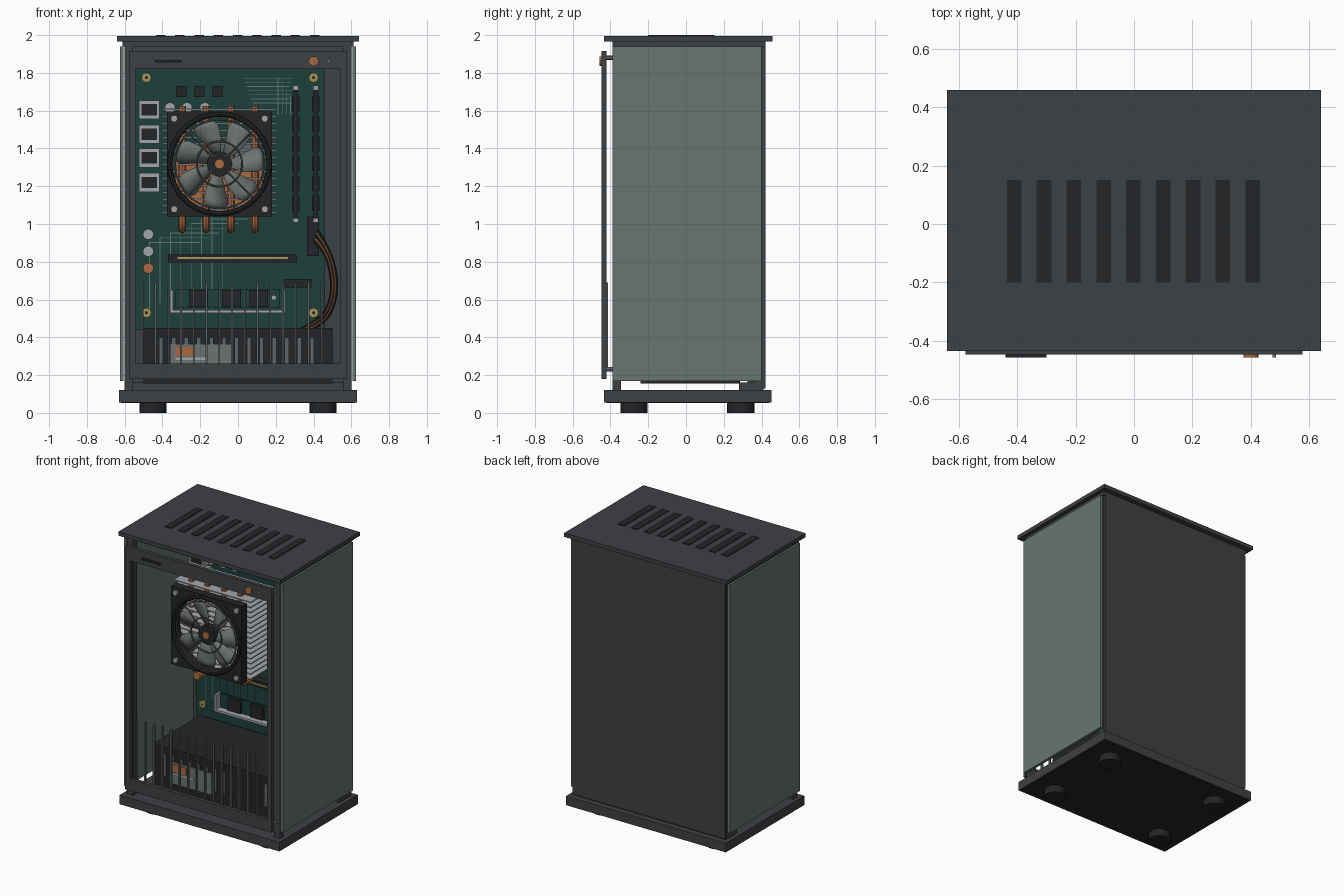
import bpy, bmesh, math
from mathutils import Matrix, Vector

if "Cube" in bpy.data.objects:
    bpy.data.objects.remove(bpy.data.objects["Cube"])

def mat(name, r, g, b):
    m = bpy.data.materials.new(name)
    m.diffuse_color = (r, g, b, 1)
    m.use_nodes = True
    m.node_tree.nodes["Principled BSDF"].inputs["Base Color"].default_value = m.diffuse_color
    return m

GREY = mat("graphite", .048, .052, .057)
DARK = mat("black", .016, .018, .020)
GLASS = mat("tinted_glass", .135, .18, .165)
BOARD = mat("board_green", .012, .05, .042)
TRACE = mat("trace_green", .10, .20, .17)
METAL = mat("aluminium", .36, .38, .40)
STEEL = mat("steel", .12, .13, .14)
COPPER = mat("copper", .40, .14, .05)
GOLD = mat("gold", .42, .30, .10)
BLADE = mat("blade", .15, .17, .16)

def add(name, bm, m, smooth=False):
    bmesh.ops.recalc_face_normals(bm, faces=bm.faces)
    me = bpy.data.meshes.new(name)
    bm.to_mesh(me)
    bm.free()
    me.materials.append(m)
    ob = bpy.data.objects.new(name, me)
    bpy.context.collection.objects.link(ob)
    if smooth:
        bpy.context.view_layer.objects.active = ob
        ob.select_set(True)
        bpy.ops.object.shade_smooth_by_angle()
        ob.select_set(False)
    return ob

def boxes(name, m, *specs):
    """Each spec: x0, x1, y0, y1, z0, z1."""
    bm = bmesh.new()
    for x0, x1, y0, y1, z0, z1 in specs:
        M = Matrix.Translation(((x0+x1)/2, (y0+y1)/2, (z0+z1)/2)) @ Matrix.Diagonal((x1-x0, y1-y0, z1-z0, 1))
        bmesh.ops.create_cube(bm, size=1, matrix=M)
    return add(name, bm, m)

def discs(name, m, r, depth, centres, axis='Y', seg=24):
    bm = bmesh.new()
    R = Matrix.Rotation(math.pi/2, 4, 'X') if axis == 'Y' else Matrix()
    for c in centres:
        bmesh.ops.create_cone(bm, cap_ends=True, segments=seg, radius1=r, radius2=r, depth=depth,
                              matrix=Matrix.Translation(c) @ R)
    return add(name, bm, m, True)

def from_curve(name, cu, m):
    tmp = bpy.data.objects.new(name, cu)
    bpy.context.collection.objects.link(tmp)
    me = bpy.data.meshes.new_from_object(tmp.evaluated_get(bpy.context.evaluated_depsgraph_get()))
    bpy.data.objects.remove(tmp)
    bm = bmesh.new()
    bm.from_mesh(me)
    bmesh.ops.remove_doubles(bm, verts=bm.verts, dist=1e-5)
    return add(name, bm, m, True)

def tubes(name, m, r, paths, cyclic=False, smooth_path=False):
    cu = bpy.data.curves.new(name, 'CURVE')
    cu.dimensions = '3D'
    cu.bevel_depth, cu.bevel_resolution, cu.use_fill_caps, cu.resolution_u = r, 2, True, 5
    for p in paths:
        s = cu.splines.new('NURBS' if smooth_path else 'POLY')
        s.points.add(len(p)-1)
        for q, c in zip(s.points, p):
            q.co = (*c, 1)
        s.use_cyclic_u = cyclic
        if smooth_path:
            s.order_u, s.use_endpoint_u = 3, True
    return from_curve(name, cu, m)

def circle(r, n=48, c=(0, 0, 0)):
    return [(c[0]+r*math.cos(2*math.pi*i/n), c[1], c[2]+r*math.sin(2*math.pi*i/n)) for i in range(n)]

# --- case shell ---
boxes("top_lid", GREY, (-.64, .64, -.434, .458, 1.967, 1.995))
boxes("top_vents", DARK, *[(-.435+.102*i, -.385+.102*i, -.2, .15, 1.99, 2.0) for i in range(9)])
boxes("base_plinth", GREY, (-.63, .63, -.434, .452, .055, .12))
boxes("base_underside", DARK, (-.62, .62, -.42, .44, .052, .056))
discs("feet", DARK, .072, .056, [(x, y, .028) for x in (-.45, .45) for y in (-.275, .29)], 'Z', 32)
for s, n in ((-1, "left"), (1, "right")):
    a, b = sorted((s*.606, s*.626))
    boxes(n + "_glass_panel", GLASS, (a, b, -.388, .40, .17, 1.94))
    a, b = sorted((s*.555, s*.602))
    boxes(n + "_corner_posts", GREY, (a, b, -.388, -.345, .12, 1.967), (a, b, .36, .405, .12, 1.967))
    a, b = sorted((s*.57, s*.612))
    boxes(n + "_top_rail", GREY, (a, b, -.388, .42, 1.94, 1.967))
boxes("cross_rails", GREY, (-.57, .57, -.388, -.35, 1.94, 1.967), (-.57, .57, .36, .42, 1.94, 1.967))
boxes("back_panel", GREY, (-.6, .6, .40, .42, .13, 1.967))
boxes("board_tray", GREY, (-.555, .555, .325, .40, .13, 1.94))
boxes("tray_foot", GREY, (-.6, .6, .28, .41, .12, .16))

# --- front frame, grille and controls ---
boxes("front_frame", GREY, (-.577, -.54, -.447, -.42, .18, 1.915), (.54, .577, -.447, -.42, .18, 1.915),
      (-.54, .54, -.447, -.42, 1.82, 1.915), (-.54, .54, -.447, -.42, .18, .262))
discs("frame_standoffs", STEEL, .012, .05, [(x, -.405, z) for x in (-.565, .565) for z in (.23, 1.88)], seg=12)
boxes("front_grille", STEEL, *[(-.509+.0675*i, -.499+.0675*i, -.428, -.412, .24, .69) for i in range(15)])
boxes("drive_slot", DARK, (-.44, -.30, -.457, -.44, 1.854, 1.868))
discs("power_button", COPPER, .026, .02, [(.4, -.447, 1.862)])
discs("status_light", METAL, .006, .02, [(.48, -.447, 1.862)], seg=12)

# --- power supply ---
boxes("power_supply", DARK, (-.5, .5, -.24, .285, .155, .45))
boxes("power_supply_fins", STEEL, *[(-.418+.0665*i, -.396+.0665*i, -.248, -.238, .24, .40) for i in range(13)])
boxes("supply_label", BLADE, (-.36, -.03, -.254, -.245, .21, .365))
boxes("label_copper_mark", COPPER, (-.33, -.23, -.257, -.25, .30, .35))
boxes("label_light_strip", METAL, (-.33, -.17, -.257, -.25, .28, .292))

# --- circuit board ---
boxes("circuit_board", BOARD, (-.54, .46, .30, .325, .44, 1.85))
pins = [(x, .295, z) for x in (-.485, .4) for z in (.53, 1.775)]
discs("board_screws", GOLD, .025, .016, pins)
discs("screw_sockets", DARK, .009, .02, pins, seg=6)
tr = [(.03+.008*i, .29-.01*(i % 3), 1.77-.022*i) for i in range(7)]
tr = [(x0, x1, .297, .301, z, z+.004) for x0, x1, z in tr]
tr += [(.21+.022*i, .214+.022*i, .297, .301, 1.58, 1.77-.03*i) for i in range(4)]
tr += [(-.47+.055*i, -.466+.055*i, .297, .301, .55+.03*(i % 3), .9+.025*i) for i in range(8)]
tr += [(-.47+.055*i, -.2+.05*i, .297, .301, .9+.025*i, .904+.025*i) for i in range(6)]
boxes("board_traces", TRACE, *tr)
ports = (1.605, 1.475, 1.35, 1.22)
boxes("port_shells", METAL, *[(-.525, -.415, .2, .30, z-.05, z+.05) for z in ports])
boxes("port_openings", DARK, *[(-.512, -.428, .195, .21, z-.03, z+.03) for z in ports])
boxes("regulator_chips", DARK, *[(x-.028, x+.028, .265, .30, 1.672, 1.73) for x in (-.3, -.205, -.11)])
discs("capacitors", METAL, .028, .09, [(-.36, .255, 1.615), (-.27, .255, 1.615), (-.175, .255, 1.615),
                                      (-.475, .255, .945), (-.475, .255, .855)])
discs("copper_capacitor", COPPER, .028, .09, [(-.475, .255, .765)])
boxes("memory_sticks", DARK, *[(x-.012, x+.012, .14, .30, 1.03, 1.71) for x in (.305, .412)])
boxes("memory_chips", DARK, *[(x-.02, x+.02, .16, .27, 1.07+.105*i, 1.15+.105*i)
                             for x in (.305, .412) for i in range(6)])
boxes("memory_clips", METAL, *[(x-.014, x+.014, .19, .30, z-.012, z+.012) for x in (.305, .412) for z in (1.02, 1.72)])
boxes("expansion_slot", DARK, (-.37, .31, .24, .30, .797, .838))
boxes("slot_contacts", GOLD, (-.32, .265, .235, .245, .814, .824))
boxes("storage_bracket", METAL, (-.36, -.345, .245, .30, .53, .65), (.235, .25, .245, .30, .53, .65),
      (-.36, .25, .245, .30, .53, .545))
boxes("storage_card", BOARD, (-.33, .22, .275, .285, .555, .655))
boxes("storage_chips", DARK, *[(x-.05, x+.05, .255, .28, .56, .65) for x in (-.21, -.035, .11)])
discs("storage_screw", METAL, .014, .04, [(.19, .255, .61)], seg=12)
boxes("side_connector", DARK, (.245, .39, .22, .30, .665, .71))
boxes("power_connector", DARK, (.365, .43, .2, .30, .83, 1.04))

# --- cables ---
for n, m, o in (("copper", COPPER, (0, .03)), ("black", DARK, (-.015, .015, .045))):
    tubes(n + "_cables", m, .007, [[(.41+d*.3, .2, .92+d), (.47+d*.5, .14, .86), (.51+d*.5, .12, .68),
          (.48+d*.5, .14, .54), (.40+d, .16, .47), (.34+d, .16, .44)] for d in o], smooth_path=True)

# --- tower cooler ---
PX = (-.296, -.169, -.037, .09)
boxes("cooler_fins", METAL, *[(-.4, .205, -.15, .13, 1.055+.0365*i, 1.063+.0365*i) for i in range(16)])
tubes("heat_pipes", COPPER, .02, [[(x, -.10, 1.625), (x, -.10, 1.3), (x, -.10, 1.06), (x, -.09, .97), (x, .0, .97),
      (x, .13, .99), (x, .22, 1.05), (x, .25, 1.15), (x, .25, 1.3)] for x in PX], smooth_path=True)
boxes("cooler_base", COPPER, (-.33, .13, .225, .275, 1.10, 1.34))
boxes("processor_socket", STEEL, (-.3, .1, .27, .30, 1.07, 1.42))

# --- fan ---
FX, FZ, H = -.098, 1.318, .278
cu = bpy.data.curves.new("fan_housing", 'CURVE')
cu.dimensions, cu.fill_mode, cu.extrude = '2D', 'BOTH', .03
for pts in ([(-H, -H, 0), (H, -H, 0), (H, H, 0), (-H, H, 0)], [(p[0], p[2], 0) for p in circle(.25)]):
    sp = cu.splines.new('POLY')
    sp.points.add(len(pts)-1)
    for q, c in zip(sp.points, pts):
        q.co = (*c, 1)
    sp.use_cyclic_u = True
fan = from_curve("fan_housing", cu, DARK)
fan.data.transform(Matrix.Translation((FX, -.185, FZ)) @ Matrix.Rotation(math.pi/2, 4, 'X'))
C = (FX, -.217, FZ)
tubes("fan_rim", DARK, .014, [circle(.263, 48, C)], True)
tubes("guard_rings", STEEL, .005, [circle(r, 48, C) for r in (.12, .235)], True)
tubes("guard_spokes", STEEL, .005, [[(FX+.05*math.cos(a), -.217, FZ+.05*math.sin(a)),
      (FX+.255*math.cos(a), -.217, FZ+.255*math.sin(a))] for a in [math.pi/4+i*math.pi/2 for i in range(4)]])
discs("fan_screws", METAL, .018, .02, [(FX+a, -.218, FZ+b) for a in (-.24, .24) for b in (-.24, .24)], seg=16)
discs("fan_hub", DARK, .066, .05, [(FX, -.19, FZ)], seg=32)
discs("hub_cap", COPPER, .026, .012, [(FX, -.219, FZ)])
bm = bmesh.new()
for k in range(7):
    rows = []
    for r, a0, a1 in ((.055, -.35, .4), (.14, -.3, .42), (.205, -.2, .45), (.238, -.08, .36)):
        rows.append([bm.verts.new((FX+r*math.cos(t), -.205+.035*f, FZ+r*math.sin(t)))
                     for f in (0, .5, 1) for t in [2*math.pi*k/7 + a0 + (a1-a0)*f]])
    for p, q in zip(rows, rows[1:]):
        for i in range(2):
            bm.faces.new((p[i], p[i+1], q[i+1], q[i]))
blades = add("fan_blades", bm, BLADE, True)
sol = blades.modifiers.new("thickness", 'SOLIDIFY')
sol.thickness = .005
